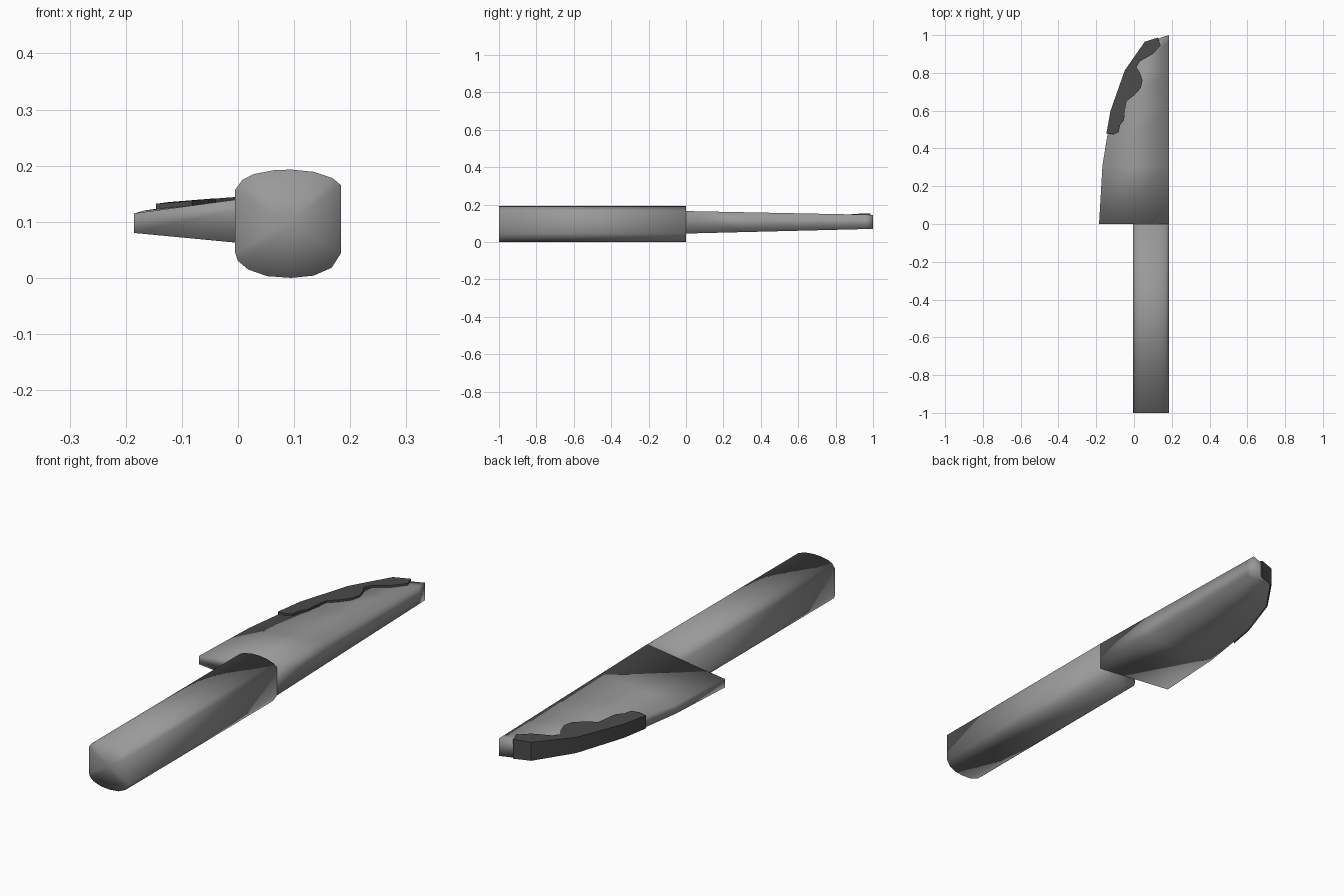
import bpy, bmesh
from mathutils import Vector

if "Cube" in bpy.data.objects:
    bpy.data.objects.remove(bpy.data.objects["Cube"])


def material(name, v):
    m = bpy.data.materials.new(name)
    m.diffuse_color = (v, v, v, 1)
    m.use_nodes = True
    m.node_tree.nodes["Principled BSDF"].inputs["Base Color"].default_value = m.diffuse_color
    return m


steel = material("mid grey", 0.32)
stain = material("dark grey", 0.07)


def finish(name, bm, mat, smooth=True):
    bmesh.ops.remove_doubles(bm, verts=bm.verts, dist=1e-5)
    bmesh.ops.recalc_face_normals(bm, faces=bm.faces)
    me = bpy.data.meshes.new(name)
    bm.to_mesh(me)
    bm.free()
    me.materials.append(mat)
    for p in me.polygons:
        p.use_smooth = smooth
    ob = bpy.data.objects.new(name, me)
    bpy.context.collection.objects.link(ob)
    return ob


# Handle: rounded flat-sided section extruded along y, with fanned end caps
section = [(0.184, 0.045), (0.184, 0.165), (0.168, 0.178), (0.135, 0.189),
           (0.095, 0.193), (0.065, 0.192), (0.028, 0.185), (0.008, 0.175),
           (-0.005, 0.157), (-0.005, 0.045), (0.0, 0.03), (0.018, 0.015),
           (0.052, 0.003), (0.095, 0.0), (0.135, 0.004), (0.167, 0.018)]
bm = bmesh.new()
front = [bm.verts.new((x, -1, z)) for x, z in section]
back = [bm.verts.new((x, 0, z)) for x, z in section]
n = len(section)
for i in range(n):
    j = (i + 1) % n
    bm.faces.new((front[i], front[j], back[j], back[i]))
caps = [bm.faces.new(front), bm.faces.new(back)]
bmesh.ops.poke(bm, faces=caps)
finish("handle", bm, steel)

# Blade: cutting edge stations (x, y, bottom z, top z) lofted to a straight spine
SPINE = 0.184
edge = [(-0.185, 0.0, 0.080, 0.115), (-0.167, 0.31, 0.080, 0.120),
        (-0.120, 0.60, 0.078, 0.127), (-0.045, 0.81, 0.075, 0.132),
        (0.060, 0.96, 0.072, 0.140), (SPINE, 1.0, 0.070, 0.145)]


def spine_z(y):
    return 0.045 + 0.025 * y, 0.165 - 0.020 * y


bm = bmesh.new()
rows = []
for x, y, lo, hi in edge:
    slo, shi = spine_z(y)
    rows.append([bm.verts.new(p) for p in
                 ((x, y, lo), (x, y, hi), (SPINE, y, shi), (SPINE, y, slo))])
for a, b in zip(rows, rows[1:]):
    for i in range(4):
        j = (i + 1) % 4
        bm.faces.new((a[i], a[j], b[j], b[i]))
bm.faces.new(rows[0])
finish("blade", bm, steel)


# Stain: thin irregular plate on the blade top that wraps over the edge
def edge_at(y):
    for a, b in zip(edge, edge[1:]):
        if y <= b[1]:
            t = (y - a[1]) / (b[1] - a[1])
            return [p + (q - p) * t for p, q in zip(a, b)]
    return edge[-1]


def top_z(x, y):
    ex, _, _, hi = edge_at(y)
    t = max(0, min(1, (x - ex) / max(SPINE - ex, 1e-4)))
    return hi + (spine_z(y)[1] - hi) * t


outer = [(-0.146, 0.48), (-0.124, 0.60), (-0.049, 0.813), (0.057, 0.965),
         (0.127, 0.987)]
inner = [(0.141, 0.945), (0.10, 0.90), (0.03, 0.86), (0.012, 0.83),
         (0.03, 0.805), (0.045, 0.76), (0.036, 0.72), (0.0, 0.68),
         (-0.04, 0.65), (-0.048, 0.60), (-0.053, 0.55), (-0.073, 0.525),
         (-0.082, 0.485), (-0.11, 0.475)]
bm = bmesh.new()
top, low = [], []
for k, (x, y) in enumerate(outer + inner):
    z = top_z(x, y)
    top.append(bm.verts.new((x, y, z + 0.008)))
    zl = edge_at(y)[2] - 0.002 if k < len(outer) else z - 0.003
    low.append(bm.verts.new((x, y, zl)))
n = len(top)
for i in range(n):
    j = (i + 1) % n
    bm.faces.new((top[i], top[j], low[j], low[i]))
bmesh.ops.triangulate(bm, faces=[bm.faces.new(top), bm.faces.new(low)])
ob = finish("edge_stain", bm, stain)
bpy.context.view_layer.objects.active = ob
ob.select_set(True)
bpy.ops.object.shade_smooth_by_angle()
